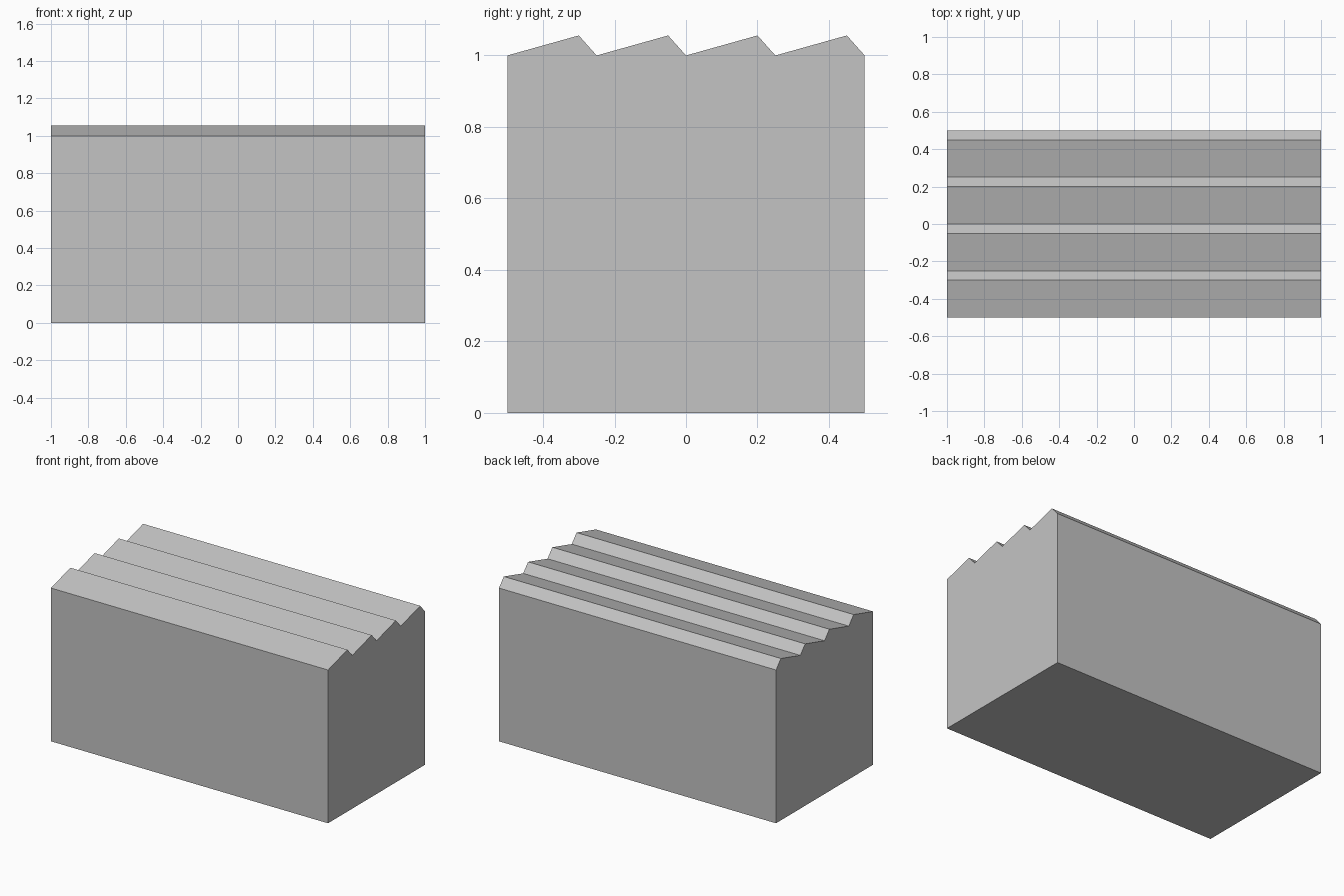
import bpy
import bmesh

cube = bpy.data.objects.get("Cube")
if cube:
    bpy.data.objects.remove(cube, do_unlink=True)

LENGTH, DEPTH, WALL = 2.0, 1.0, 1.0
TEETH, RISE = 4, 0.056
PITCH = DEPTH / TEETH
PEAK = 0.8 * PITCH

# Plain grey for the whole building
grey = bpy.data.materials.new("plain_grey")
grey.use_nodes = True
colour = (0.55, 0.55, 0.55, 1)
grey.diffuse_color = colour
for node in grey.node_tree.nodes:
    if node.type == 'BSDF_PRINCIPLED':
        node.inputs["Base Color"].default_value = colour

# End wall profile: flat floor with a sawtooth roof line
profile = [(DEPTH / 2, 0), (-DEPTH / 2, 0)]
for i in range(TEETH):
    y = -DEPTH / 2 + i * PITCH
    profile += [(y, WALL), (y + PEAK, WALL + RISE)]
profile.append((DEPTH / 2, WALL))

# Extrude the profile along the length of the building
bm = bmesh.new()
end_wall = bm.faces.new([bm.verts.new((-LENGTH / 2, y, z)) for y, z in profile])
extruded = bmesh.ops.extrude_face_region(bm, geom=[end_wall], use_keep_orig=True)
far_verts = [g for g in extruded["geom"] if isinstance(g, bmesh.types.BMVert)]
bmesh.ops.translate(bm, verts=far_verts, vec=(LENGTH, 0, 0))
bmesh.ops.recalc_face_normals(bm, faces=bm.faces)

mesh = bpy.data.meshes.new("sawtooth_building")
bm.to_mesh(mesh)
bm.free()
mesh.materials.append(grey)
building = bpy.data.objects.new("sawtooth_building", mesh)
bpy.context.collection.objects.link(building)
